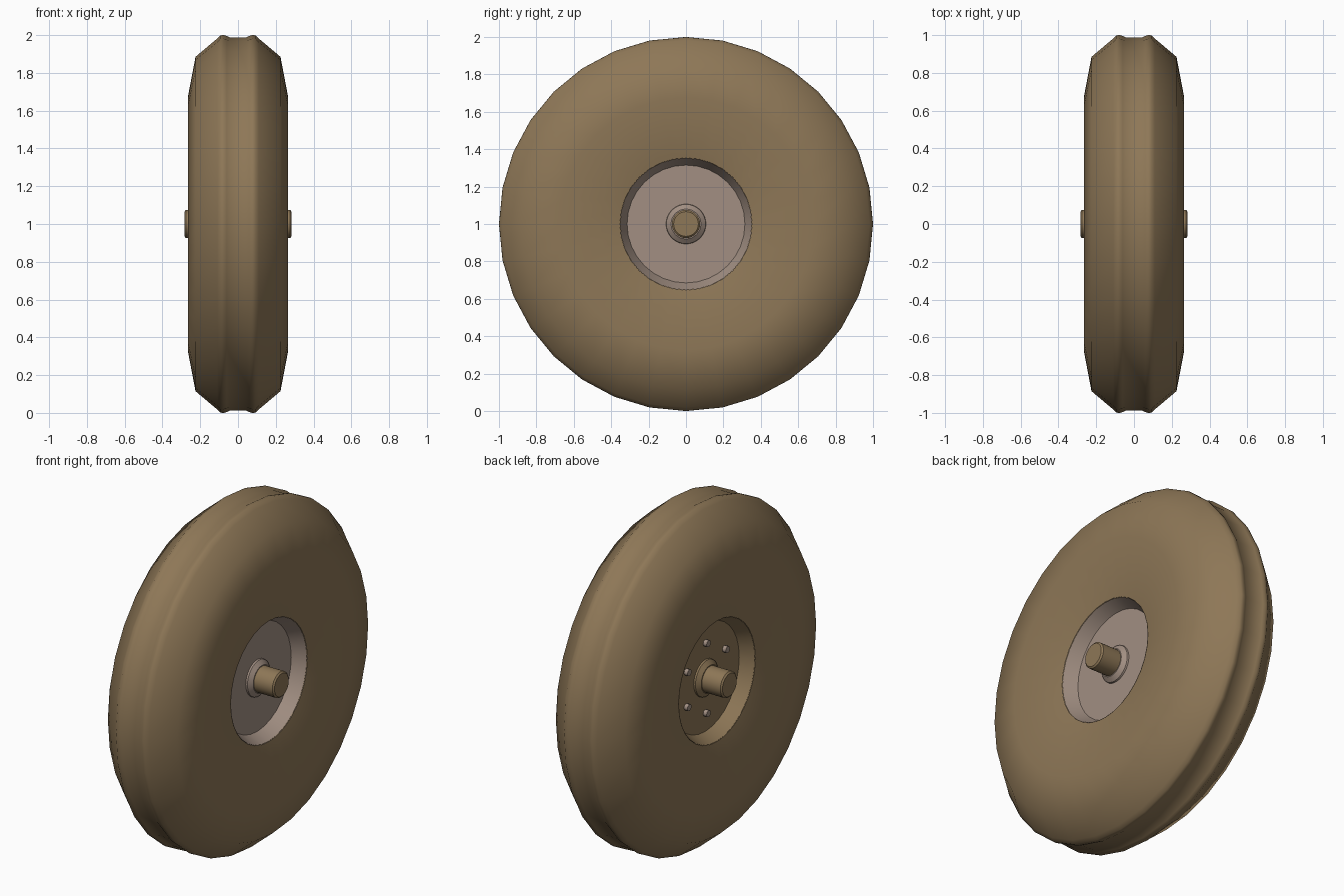
import bpy, bmesh, math

if "Cube" in bpy.data.objects:
    bpy.data.objects.remove(bpy.data.objects["Cube"])

SEG = 32
AXLE_Z = 1.0


def material(name, rgb):
    m = bpy.data.materials.new(name)
    m.diffuse_color = (*rgb, 1.0)
    m.use_nodes = True
    m.node_tree.nodes["Principled BSDF"].inputs["Base Color"].default_value = m.diffuse_color
    return m


BROWN = material("tan_brown", (0.27, 0.185, 0.095))
GREY = material("warm_grey", (0.36, 0.275, 0.225))


def finish(bm, name, mat, angle):
    bmesh.ops.remove_doubles(bm, verts=bm.verts[:], dist=1e-5)
    bmesh.ops.recalc_face_normals(bm, faces=bm.faces[:])
    me = bpy.data.meshes.new(name)
    bm.to_mesh(me)
    bm.free()
    me.materials.append(mat)
    ob = bpy.data.objects.new(name, me)
    bpy.context.collection.objects.link(ob)
    bpy.ops.object.select_all(action='DESELECT')
    ob.select_set(True)
    bpy.context.view_layer.objects.active = ob
    bpy.ops.object.shade_smooth_by_angle(angle=math.radians(angle))
    return ob


def lathe(name, profile, mat, closed=True, angle=35):
    """Spin (x, radius) points around the wheel axis."""
    bm = bmesh.new()
    rings = []
    for x, r in profile:
        rings.append([bm.verts.new((x, r * math.sin(2 * math.pi * i / SEG),
                                    AXLE_Z + r * math.cos(2 * math.pi * i / SEG)))
                      for i in range(SEG)])
    pairs = list(zip(rings, rings[1:]))
    if closed:
        pairs.append((rings[-1], rings[0]))
    for a, b in pairs:
        for i in range(SEG):
            j = (i + 1) % SEG
            bm.faces.new((a[i], a[j], b[j], b[i]))
    if not closed:
        bm.faces.new(rings[0])
        bm.faces.new(rings[-1])
    return finish(bm, name, mat, angle)


# Tyre: centre groove, twin ribs, sloped shoulders, sidewalls dished to the rim
half = [(0.045, 0.988), (0.06, 0.996), (0.075, 1.0), (0.092, 0.999), (0.11, 0.982),
        (0.225, 0.885), (0.265, 0.675), (0.20, 0.352)]
tyre_profile = [(-x, r) for x, r in reversed(half)] + half
lathe("tyre", tyre_profile, BROWN, angle=45)

# Hub dish on each side: tapered wall, flat floor, conical boss
for side, mat in ((1, GREY), (-1, BROWN)):
    label = "right" if side > 0 else "left"
    dish = [(0.0, 0.354), (0.202, 0.354), (0.125, 0.315), (0.125, 0.107),
            (0.135, 0.105), (0.155, 0.08), (0.155, 0.03), (0.0, 0.03)]
    lathe(label + "_hub", [(side * x, r) for x, r in dish], mat, angle=30)

# Axle with chamfered ends
lathe("axle", [(-0.283, 0.066), (-0.275, 0.075), (0.275, 0.075), (0.283, 0.066)],
      BROWN, closed=False, angle=30)

# Six bolts on the left hub floor
bm = bmesh.new()
for k in range(6):
    a = k * math.pi / 3
    r = bmesh.ops.create_cone(bm, cap_ends=True, segments=8,
                              radius1=0.02, radius2=0.02, depth=0.04)
    for v in r["verts"]:
        x, y, z = v.co
        v.co = (-0.127 + z, y + 0.205 * math.sin(a), AXLE_Z + x + 0.205 * math.cos(a))
finish(bm, "hub_bolts", GREY, 50)
